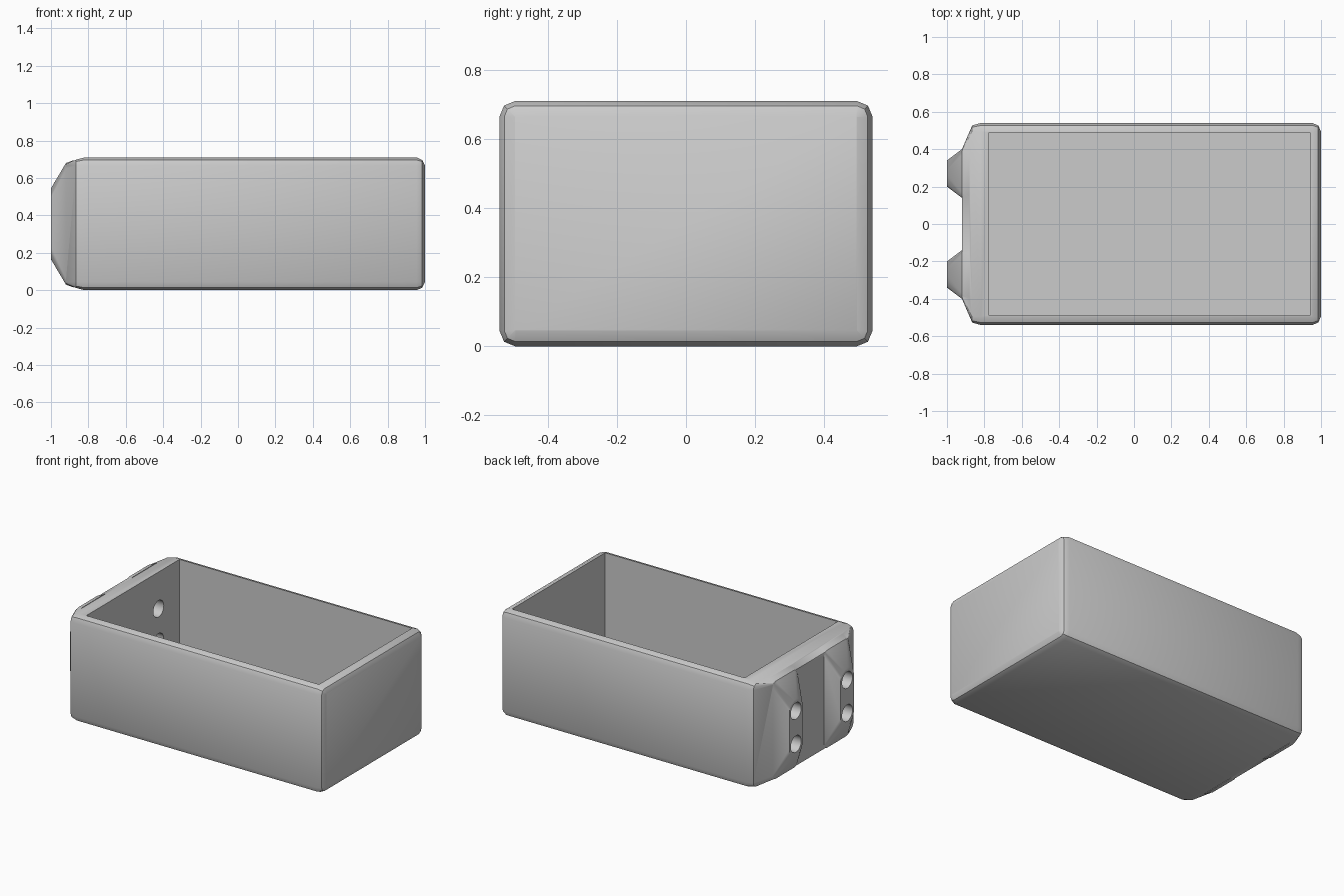
import bpy, bmesh, math

if "Cube" in bpy.data.objects:
    bpy.data.objects.remove(bpy.data.objects["Cube"], do_unlink=True)

HALF_Y, HEIGHT, ROUND = 0.54, 0.71, 0.045
MID_Z = HEIGHT / 2

grey = bpy.data.materials.new("light grey")
grey.use_nodes = True
grey.diffuse_color = (0.6, 0.6, 0.6, 1)
grey.node_tree.nodes["Principled BSDF"].inputs["Base Color"].default_value = grey.diffuse_color


def make_object(name, bm):
    mesh = bpy.data.meshes.new(name)
    bmesh.ops.recalc_face_normals(bm, faces=bm.faces[:])
    bm.to_mesh(mesh)
    bm.free()
    mesh.materials.append(grey)
    obj = bpy.data.objects.new(name, mesh)
    bpy.context.collection.objects.link(obj)
    return obj


def rounded_ring(x, cy, half_y, half_z, radius, steps):
    """Rounded rectangle across the length of the box."""
    ring = []
    for corner, (sy, sz) in enumerate([(1, 1), (-1, 1), (-1, -1), (1, -1)]):
        for i in range(steps + 1):
            a = (corner + i / steps) * math.pi / 2
            ring.append((x, cy + sy * (half_y - radius) + radius * math.cos(a),
                         MID_Z + sz * (half_z - radius) + radius * math.sin(a)))
    return ring


def hull(name, points):
    bm = bmesh.new()
    for p in points:
        bm.verts.new(p)
    bmesh.ops.remove_doubles(bm, verts=bm.verts[:], dist=0.0005)
    bmesh.ops.convex_hull(bm, input=bm.verts[:])
    loose = [v for v in bm.verts if not v.link_faces]
    bmesh.ops.delete(bm, geom=loose, context='VERTS')
    bmesh.ops.dissolve_limit(bm, angle_limit=0.01, verts=bm.verts[:], edges=bm.edges[:])
    return make_object(name, bm)


def combine(target, tool, operation):
    """Apply a boolean and discard the tool."""
    mod = target.modifiers.new("combine", 'BOOLEAN')
    mod.object, mod.operation, mod.solver = tool, operation, 'EXACT'
    bpy.context.view_layer.update()
    result = target.evaluated_get(bpy.context.evaluated_depsgraph_get())
    mesh = bpy.data.meshes.new_from_object(result)
    target.modifiers.clear()
    target.data = mesh
    bpy.data.objects.remove(tool, do_unlink=True)


# Outer shell: (x, inset in y, inset in z) along the length, tapered at the mounting end
stations = [(1.0, 0.045, 0.045), (0.985, 0.014, 0.014), (0.955, 0, 0),
            (-0.82, 0, 0), (-0.865, 0.013, 0.012), (-0.92, 0.14, 0.035)]
points = []
for x, dy, dz in stations:
    points += rounded_ring(x, 0, HALF_Y - dy, MID_Z - dz, max(ROUND - dz, 0.002), 2)
box = hull("open_box", points)

# Mounting bosses: pill-shaped pads flaring out to a broad base
for side in (-1, 1):
    cy = 0.27 * side
    pad = rounded_ring(-1.0, cy, 0.07, 0.19, 0.07, 6)
    base = rounded_ring(-0.92, cy, 0.13, 0.325, 0.03, 2)
    root = rounded_ring(-0.88, cy, 0.15, 0.34, 0.03, 2)
    combine(box, hull("mounting_boss", pad + base + root), 'UNION')

# Storage cavity
bm = bmesh.new()
bmesh.ops.create_cube(bm, size=1)
for v in bm.verts:
    v.co.x = 0.94 if v.co.x > 0 else -0.775
    v.co.y *= 0.98
    v.co.z = 0.9 if v.co.z > 0 else 0.05
combine(box, make_object("cavity", bm), 'DIFFERENCE')

# Screw holes through the thick wall
for side in (-1, 1):
    for level in (-0.11, 0.11):
        bm = bmesh.new()
        bmesh.ops.create_cone(bm, cap_ends=True, segments=32, radius1=0.055,
                              radius2=0.055, depth=0.4)
        for v in bm.verts:
            v.co = (v.co.z - 0.9, v.co.y + 0.27 * side, v.co.x + MID_Z + level)
        combine(box, make_object("screw_hole", bm), 'DIFFERENCE')

# Smooth the rounded edges, keep the rest crisp
bpy.ops.object.select_all(action='DESELECT')
box.select_set(True)
bpy.context.view_layer.objects.active = box
bpy.ops.object.shade_smooth_by_angle(angle=math.radians(30))
